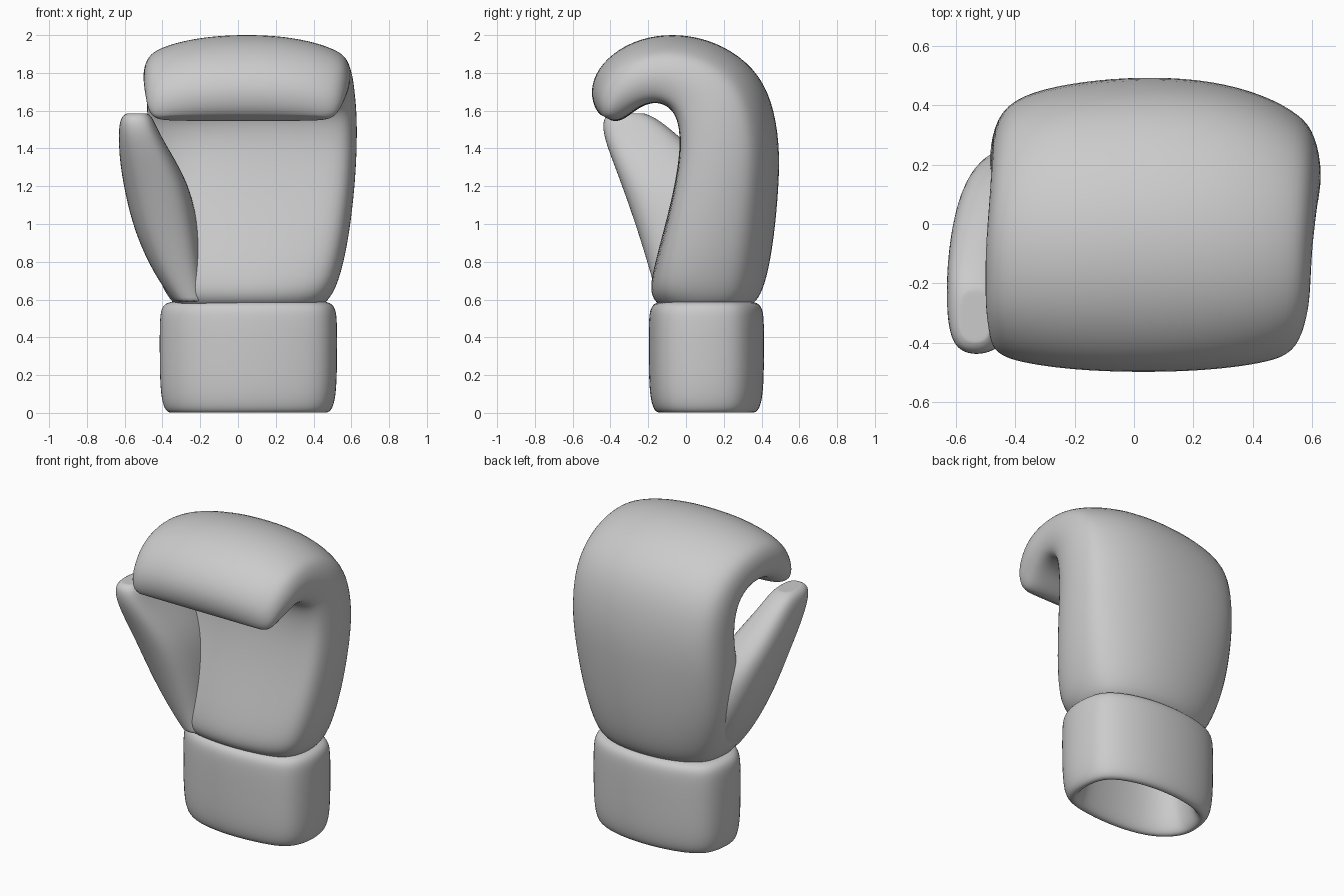
import bpy, bmesh, math
from mathutils import Vector

if "Cube" in bpy.data.objects:
    bpy.data.objects.remove(bpy.data.objects["Cube"])

grey = bpy.data.materials.new("grey_leather")
grey.diffuse_color = (0.6, 0.6, 0.6, 1)
grey.use_nodes = True
grey.node_tree.nodes["Principled BSDF"].inputs["Base Color"].default_value = grey.diffuse_color

# Half outlines of the padded section: u across, v from palm (0) to back (1)
FLAT = [(0, 1), (.35, .975), (.65, .885), (.87, .76), (.96, .66),
        (1.015, .4), (.97, .12), (.88, 0), (.6, .02), (0, .03)]
ROUND = [(0, 1), (.35, .98), (.67, .91), (.90, .80), (.985, .65),
         (1.015, .42), (.96, .24), (.84, .11), (.55, .04), (0, 0)]


def loft(name, rings, levels=2):
    """Skin a list of equal-length rings, cap both ends and smooth."""
    bm = bmesh.new()
    loops = [[bm.verts.new(p) for p in r] for r in rings]
    n = len(loops[0])
    for a, b in zip(loops, loops[1:]):
        for i in range(n):
            j = (i + 1) % n
            bm.faces.new((a[i], a[j], b[j], b[i]))
    for end in (loops[0], loops[-1]):
        cap = bm.faces.new(end)
        bmesh.ops.inset_region(bm, faces=[cap], thickness=0.04)
    bmesh.ops.recalc_face_normals(bm, faces=bm.faces)
    for f in bm.faces:
        f.smooth = True
    me = bpy.data.meshes.new(name)
    bm.to_mesh(me)
    bm.free()
    me.materials.append(grey)
    ob = bpy.data.objects.new(name, me)
    bpy.context.collection.objects.link(ob)
    sub = ob.modifiers.new("smooth", 'SUBSURF')
    sub.levels = sub.render_levels = levels
    return ob


def half(r):
    return [Vector(a).lerp(Vector(b), r) for a, b in zip(FLAT, ROUND)]


def padded_ring(outer, inner, xl, xr, arch=1.0, left=1.0, right=1.0):
    """Section between an outer (back) and inner (palm) point in the yz plane;
    left and right set how rounded the palm-side corners are."""
    o, i = Vector(outer), Vector(inner)
    outline = [(p.x, p.y) for p in half(right)]
    outline += [(-p.x, p.y) for p in reversed(half(left)[1:-1])]
    pts = []
    for u, v in outline:
        if v > .5:
            v = 1 - (1 - v) * arch
        p = i + (o - i) * v
        pts.append(((xl + xr) / 2 + u * (xr - xl) / 2, p.x, p.y))
    return pts


# Hand padding: rises from the wrist and curls forward over the palm
hand = [
    (.35, .575, -.15, .575, -.33, .45, 1, 1, 1),
    (.385, .60, -.18, .60, -.36, .48, 1, 1, 1),
    (.43, .70, -.205, .67, -.41, .53, 1, 1.1, .8),
    (.47, .92, -.16, .86, -.47, .58, 1, 1.3, .6),
    (.495, 1.20, -.09, 1.12, -.485, .615, 1, 1.7, .4),
    (.50, 1.42, -.045, 1.36, -.475, .63, 1, 2.0, .3),
    (.46, 1.66, -.045, 1.51, -.475, .63, 1, 2.0, .2),
    (.365, 1.83, -.075, 1.59, -.48, .62, 1, 1.4, .2),
    (.20, 1.95, -.12, 1.625, -.49, .61, 1, .9, .2),
    (.02, 2.005, -.165, 1.635, -.50, .60, 1, .6, .2),
    (-.16, 2.005, -.21, 1.625, -.50, .595, 1, .5, .3),
    (-.32, 1.955, -.25, 1.605, -.50, .59, 1, .5, .4),
    (-.45, 1.855, -.29, 1.575, -.49, .57, 1.1, .5, .5),
    (-.51, 1.73, -.33, 1.55, -.48, .545, 1.2, .5, .5),
    (-.49, 1.62, -.37, 1.54, -.455, .51, 1.2, .5, .5),
    (-.455, 1.58, -.40, 1.55, -.41, .46, 1, .5, .5),
]
loft("hand_padding", [padded_ring((a, b), (c, d), *rest)
                      for a, b, c, d, *rest in hand])

# Wrist cuff: hollow underneath with a rounded lip (height, inset)
cuff = [(.32, .15), (.12, .12), (.04, .10), (.0, .075), (.0, .045), (.03, .02),
        (.12, .003), (.30, 0), (.50, 0), (.555, .01), (.585, .035), (.592, .09)]
loft("wrist_cuff", [padded_ring((.417 - t, z), (-.207 + t, z), -.412 + t, .524 - t,
                                1, 1.6, 1.0) for z, t in cuff])

# Thumb: flattened sections leaning forward and outward (z, x range, y range)
thumb = [
    (.59, -.34, -.16, -.15, .20),
    (.72, -.44, -.18, -.185, .25),
    (.95, -.55, -.20, -.255, .28),
    (1.18, -.605, -.245, -.335, .24),
    (1.34, -.63, -.33, -.395, .10),
    (1.48, -.635, -.415, -.445, -.05),
    (1.565, -.625, -.45, -.44, -.16),
    (1.585, -.59, -.48, -.40, -.22),
]


def rounded_ring(z, x0, x1, y0, y1, n=16):
    pts = []
    for k in range(n):
        a = 2 * math.pi * k / n
        c, s = math.cos(a), math.sin(a)
        x = math.copysign(abs(c) ** .75, c)
        y = math.copysign(abs(s) ** .75, s)
        pts.append(((x0 + x1) / 2 + x * (x1 - x0) / 2,
                    (y0 + y1) / 2 + y * (y1 - y0) / 2, z))
    return pts


loft("thumb", [rounded_ring(*t) for t in thumb])
